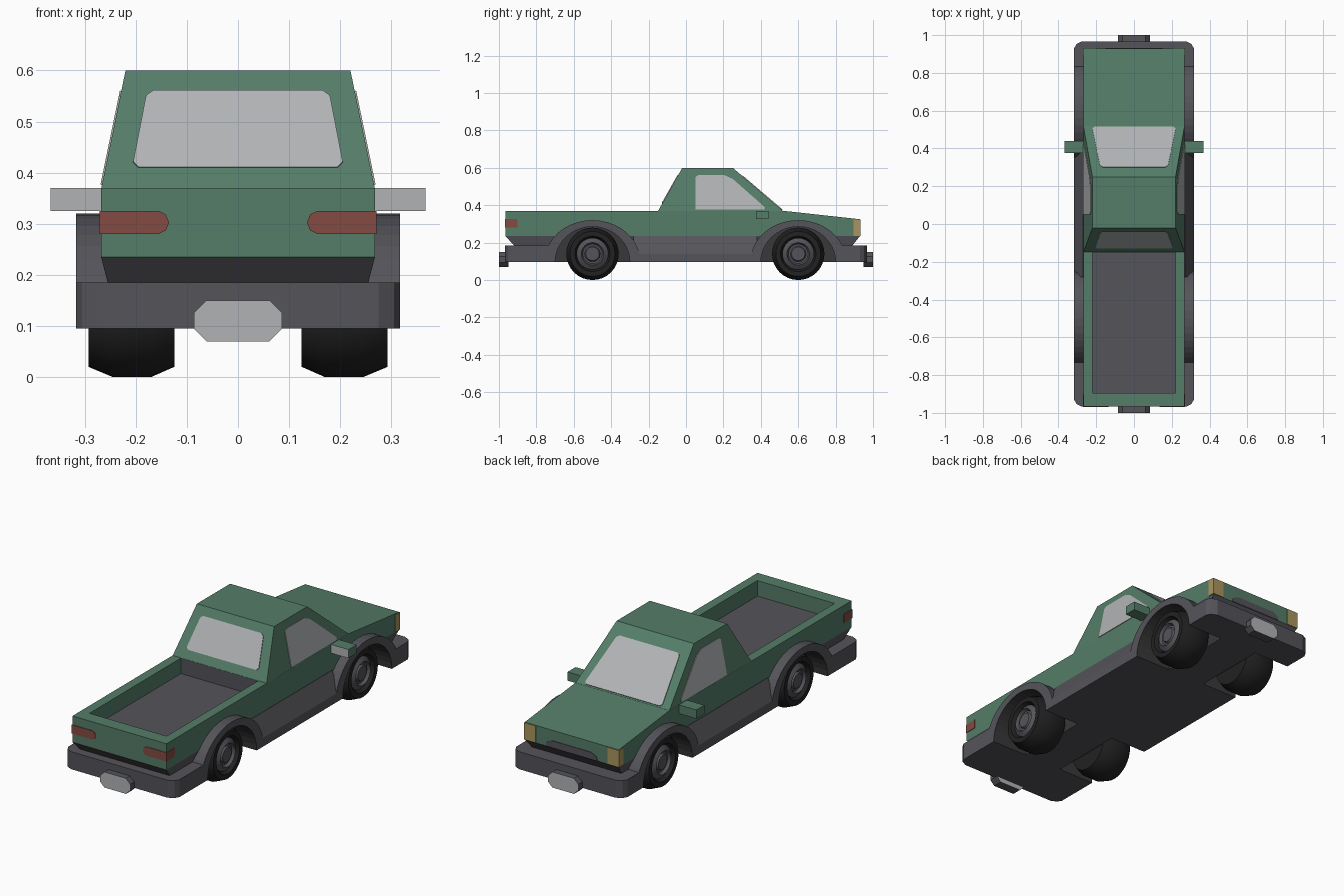
import bpy, bmesh, math
from mathutils import Vector

if "Cube" in bpy.data.objects:
    bpy.data.objects.remove(bpy.data.objects["Cube"])


def material(name, r, g, b):
    m = bpy.data.materials.new(name)
    m.diffuse_color = (r, g, b, 1)
    m.use_nodes = True
    m.node_tree.nodes["Principled BSDF"].inputs["Base Color"].default_value = m.diffuse_color
    return m


GREEN = material("green paint", .09, .205, .14)
TRIM = material("grey trim", .088, .088, .102)
GLASS = material("pale glass", .44, .45, .46)
RED = material("red lamp", .23, .07, .055)
YELLOW = material("yellow lamp", .40, .30, .11)
TYRE = material("black rubber", .016, .016, .016)
WELL = material("dark well", .04, .04, .042)


def finish(bm, name, mats, rule=None):
    bmesh.ops.recalc_face_normals(bm, faces=bm.faces)
    if rule:
        for f in bm.faces:
            f.material_index = rule(f.normal)
    me = bpy.data.meshes.new(name)
    bm.to_mesh(me)
    bm.free()
    for m in mats:
        me.materials.append(m)
    ob = bpy.data.objects.new(name, me)
    bpy.context.collection.objects.link(ob)
    return ob


def add_loft(bm, ring_a, ring_b):
    a = [bm.verts.new(p) for p in ring_a]
    b = [bm.verts.new(p) for p in ring_b]
    bm.faces.new(a)
    bm.faces.new(b[::-1])
    for i in range(len(a)):
        j = (i + 1) % len(a)
        bm.faces.new((a[j], a[i], b[i], b[j]))


def loft(name, ring_a, ring_b, mats, rule=None):
    bm = bmesh.new()
    add_loft(bm, ring_a, ring_b)
    return finish(bm, name, mats, rule)


def ring(pts, axis, at):
    """Place 2D points in the plane across the given axis."""
    if axis == 'x':
        return [(at, p, q) for p, q in pts]
    if axis == 'y':
        return [(p, at, q) for p, q in pts]
    return [(p, q, at) for p, q in pts]


def prism(name, pts, axis, lo, hi, mats, rule=None):
    return loft(name, ring(pts, axis, lo), ring(pts, axis, hi), mats, rule)


def rect(x0, x1, y0, y1):
    return [(x0, y0), (x1, y0), (x1, y1), (x0, y1)]


def chop(pts, d):
    """Cut every corner of a polygon by distance d."""
    out = []
    for i, p in enumerate(pts):
        p = Vector(p)
        for q in (Vector(pts[i - 1]), Vector(pts[(i + 1) % len(pts)])):
            out.append(tuple(p + (q - p).normalized() * d))
    return out


def pane(name, pts, d, mat):
    """Thin plate lying on the plane of the given 3D points."""
    v = [Vector(p) for p in pts]
    n = (v[1] - v[0]).cross(v[2] - v[0]).normalized() * .003
    v = [Vector(p) for p in chop(pts, d)] if d else v
    return loft(name, [p + n for p in v], [p - n for p in v], [mat])


def cut(ob, cutter):
    mod = ob.modifiers.new("cut", 'BOOLEAN')
    mod.operation = 'DIFFERENCE'
    mod.solver = 'EXACT'
    mod.material_mode = 'TRANSFER'
    mod.object = cutter
    bpy.context.view_layer.objects.active = ob
    bpy.ops.object.modifier_apply(modifier=mod.name)


def arch(y, z, a, b, low, n=20):
    pts = [(y + a * math.cos(math.pi * i / n), z + b * math.sin(math.pi * i / n))
           for i in range(n + 1)]
    return [(y + a, low)] + pts + [(y - a, low)]


AXLES = {"rear": -.5, "front": .6}

# wheel well cutter
bm = bmesh.new()
for y in AXLES.values():
    for s in (-1, 1):
        p = arch(y, .095, .2, .19, .02)
        add_loft(bm, ring(p, 'x', s * .11), ring(p, 'x', s * .4))
wells = finish(bm, "wheel_well_cutter", [WELL])
wells.hide_render = True

# main body and load bed
body = prism("body", [(-.965, .235), (.93, .235), (.93, .325), (.52, .37), (-.965, .37)],
             'x', -.268, .268, [GREEN])
bed = prism("bed_cutter", rect(-.22, .22, -.895, -.15), 'z', .29, .45, [GREEN, TRIM],
            lambda n: 1 if n.z < -.9 or n.y > .9 else 0)
cut(body, bed)
cut(body, wells)

# cab
loft("cab", ring(rect(-.268, .268, -.15, .52), 'z', .368),
     ring(rect(-.22, .22, -.02, .25), 'z', .6), [GREEN])

# tapered underbody, bumpers, floor and side skirts
lower = [loft("underbody", ring(rect(-.255, .255, -.92, .89), 'z', .185),
              ring(rect(-.268, .268, -.965, .93), 'z', .235), [TRIM])]
for name, s, inner in (("rear", -1, -.28), ("front", 1, .38)):
    outline = [(-.317, inner), (-.317, s * .93), (-.305, s * .952), (-.275, s * .967),
               (.275, s * .967), (.305, s * .952), (.317, s * .93), (.317, inner)]
    lower.append(prism(name + "_bumper", outline, 'z', .095, .185, [TRIM]))
prism("floor", rect(-.317, .317, -.28, .38), 'z', .095, .14, [TRIM])
prism("side_skirts", [(-.317, .14), (.317, .14), (.27, .235), (-.27, .235)],
      'y', -.28, .38, [TRIM])

# wheel arches
for name, y in AXLES.items():
    for s in (-1, 1):
        lower.append(prism(name + "_fender", arch(y, .1, .255, .22, .096), 'x',
                           s * .23, s * .317, [TRIM]))
for ob in lower:
    cut(ob, wells)
for c in (wells, bed):
    bpy.data.objects.remove(c, do_unlink=True)


# wheels
def lathe(name, profile, y, s, mat, n=32):
    bm = bmesh.new()
    vs = [bm.verts.new((s * x, y, .14 + r)) for x, r in profile]
    es = [bm.edges.new(e) for e in zip(vs, vs[1:])]
    bmesh.ops.spin(bm, geom=vs + es, cent=(0, y, .14), axis=(1, 0, 0),
                   angle=2 * math.pi, steps=n, use_duplicate=False)
    bmesh.ops.remove_doubles(bm, verts=bm.verts, dist=.0005)
    ob = finish(bm, name, [mat])
    bpy.ops.object.select_all(action='DESELECT')
    ob.select_set(True)
    bpy.context.view_layer.objects.active = ob
    bpy.ops.object.shade_smooth_by_angle(angle=math.radians(25))


for name, y in AXLES.items():
    for s in (-1, 1):
        lathe(name + "_tyre", [(.1245, 0), (.1245, .12), (.17, .14), (.245, .14),
                               (.293, .12), (.293, .095), (.272, .085), (.272, 0)], y, s, TYRE)
        lathe(name + "_hub", [(.26, 0), (.26, .083), (.277, .083), (.293, .06), (.278, .052),
                              (.278, .042), (.288, .036), (.288, 0)], y, s, TRIM)


# windows
def slope_y(z, low, high):
    return low + (high - low) * (z - .37) / .23


for name, low, high, z0, z1, w0, w1 in (("rear_window", -.15, -.02, .41, .56, .207, .178),
                                        ("windshield", .52, .25, .376, .557, .222, .178)):
    y0, y1 = slope_y(z0, low, high), slope_y(z1, low, high)
    pane(name, [(-w0, y0, z0), (w0, y0, z0), (w1, y1, z1), (-w1, y1, z1)], .012, GLASS)
for s in (-1, 1):
    pane("side_window", [(s * (.268 - .048 * (z - .368) / .232), y, z) for y, z in
                         ((.05, .376), (.42, .376), (.42, .39), (.25, .54), (.205, .56),
                          (.065, .56), (.05, .55))], 0, GLASS)

# lamps wrapping the corners, and door mirrors
for s in (-1, 1):
    prism("headlight", rect(s * .205, s * .271, .895, .933), 'z', .236, .323, [YELLOW])
    prism("taillight", [(s * x, z) for x, z in
                        ((.271, .28), (.155, .28), (.141, .287), (.135, .302),
                         (.141, .318), (.155, .325), (.271, .325))],
          'y', -.968, -.9, [RED])
    prism("door_mirror", rect(s * .25, s * .367, .325, .37), 'y', .375, .44,
          [GREEN, GLASS], lambda n: 1 if n.y < -.9 else 0)

# grille and number plates
prism("grille", [(-.15, .236), (.15, .236), (.14, .258), (.11, .272), (-.11, .272),
                 (-.14, .258)], 'y', .925, .933, [TRIM])
for name, s in (("rear", -1), ("front", 1)):
    prism(name + "_plate", chop(rect(-.086, .086, .07, .15), .024), 'y', s * .95, s * 1.0,
          [TRIM, GLASS], lambda n: 1 if abs(n.y) > .9 else 0)
